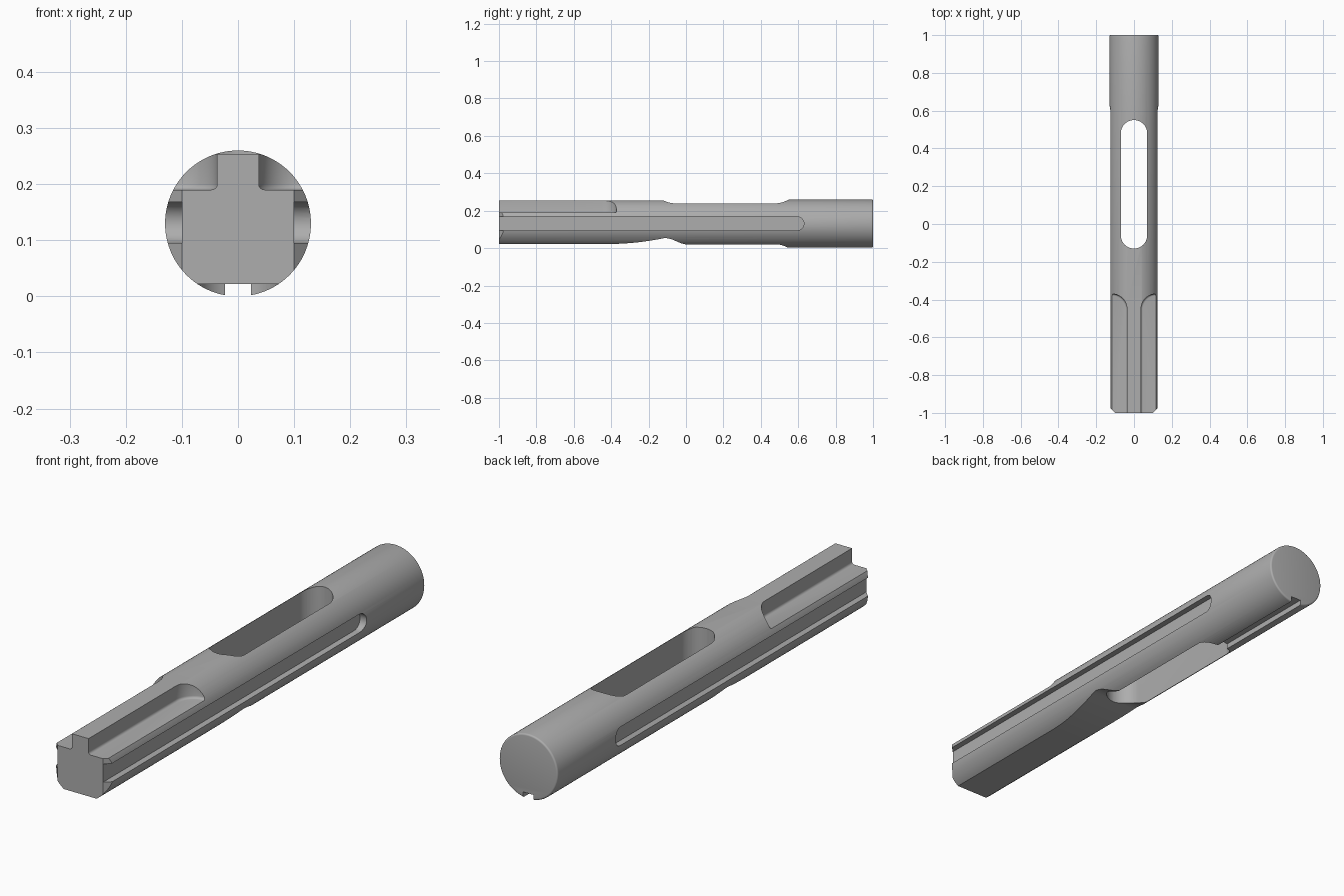
import bpy, bmesh
from math import sin, cos, pi, sqrt
from mathutils import Vector

cube = bpy.data.objects.get("Cube")
if cube:
    bpy.data.objects.remove(cube)

RADIUS = 0.13
AXIS_Z = 0.13
steel = bpy.data.materials.new("grey steel")
steel.use_nodes = True
grey = (0.42, 0.42, 0.42, 1)
steel.diffuse_color = grey
steel.node_tree.nodes["Principled BSDF"].inputs["Base Color"].default_value = grey


def arc(cu, cv, r, start, end, steps=12):
    """Points on an arc, angles in half turns."""
    angles = [pi * (start + (end - start) * i / steps) for i in range(steps + 1)]
    return [(cu + r * cos(a), cv + r * sin(a)) for a in angles]


def prism(name, outline, axis, low, high, fillet=0.0):
    """Extrude an outline along an axis; fillet rounds the edges of the low end."""
    place = {"x": lambda u, v, w: (w, u, v),
             "y": lambda u, v, w: (u, w, v),
             "z": lambda u, v, w: (u, v, w)}[axis]
    bm = bmesh.new()
    base = bm.faces.new([bm.verts.new(place(u, v, low)) for u, v in outline])
    ring = bmesh.ops.extrude_face_region(bm, geom=[base], use_keep_orig=True)["geom"]
    shift = Vector(place(0, 0, high - low))
    bmesh.ops.translate(bm, vec=shift, verts=[g for g in ring if isinstance(g, bmesh.types.BMVert)])
    if fillet:
        bmesh.ops.bevel(bm, geom=list(base.edges), offset=fillet, segments=4,
                        profile=0.5, affect='EDGES')
    bmesh.ops.recalc_face_normals(bm, faces=bm.faces)
    mesh = bpy.data.meshes.new(name)
    bm.to_mesh(mesh)
    bm.free()
    obj = bpy.data.objects.new(name, mesh)
    bpy.context.collection.objects.link(obj)
    return obj


# Round bar with a softened rear rim
body = prism("bolt_body", arc(0, AXIS_Z, RADIUS, 0, 2 - 2 / 96, 95), "y", 1, -1, 0.007)
body.data.materials.append(steel)

cutters = []

# Long window through the bar, top to bottom
window = arc(0, 0.48, 0.07, 0, 1, 20) + arc(0, -0.06, 0.07, 1, 2, 20)
cutters.append(prism("window_cutter", window, "z", -0.1, 0.4))

# Flat underside that sweeps up into a scoop before the window
scoop = [(-1.1, -0.1), (-1.1, 0.022), (-0.42, 0.022)]
for i in range(1, 13):
    t = i / 12
    scoop.append((-0.42 + 0.3 * t, 0.022 + 0.031 * t * t))
for i in range(1, 11):
    t = i / 10
    scoop.append((-0.12 + 0.12 * t, 0.02 + 0.033 * (0.5 + 0.5 * cos(pi * t)) + 0.004 * sin(pi * t)))
scoop.append((0, -0.1))
cutters.append(prism("underside_cutter", scoop, "x", -0.3, 0.3))

# Narrow flat along the top of the front rib
flat = [(-1.1, 0.2535), (-0.07, 0.2535), (-0.07, 0.4), (-1.1, 0.4)]
cutters.append(prism("top_flat_cutter", flat, "x", -0.3, 0.3))

# Keyway under the rear
keyway = [(-0.023, -0.1), (0.023, -0.1), (0.023, 0.024), (-0.023, 0.024)]
cutters.append(prism("keyway_cutter", keyway, "y", 0.45, 1.1))

for side, s in (("left", 1), ("right", -1)):
    # Pocket beside the top rib, with a rounded rear corner
    pocket = [(0.037, -1.1)] + arc(0.117, -0.45, 0.08, 1, 0.5) + [(0.25, -0.37), (0.25, -1.1)]
    pocket = [(s * x, y) for x, y in pocket]
    cutters.append(prism(side + "_pocket_cutter", pocket, "z", 0.19, 0.4, 0.01))
    # Long side groove with a round rear end
    groove = [(-1.1, 0.095)] + arc(0.594, 0.1315, 0.0365, -0.5, 0.5) + [(-1.1, 0.168)]
    cutters.append(prism(side + "_groove_cutter", groove, "x", min(s * 0.1, s * 0.3), max(s * 0.1, s * 0.3)))
    # Bevelled front corner
    nose = [(s * x, y) for x, y in ((0.099, -1.001), (0.129, -0.971), (0.2, -0.971), (0.2, -1.1), (0.099, -1.1))]
    cutters.append(prism(side + "_nose_cutter", nose, "z", -0.1, 0.4))

for cutter in cutters:
    cutter.hide_render = True
    mod = body.modifiers.new(cutter.name, 'BOOLEAN')
    mod.operation = 'DIFFERENCE'
    mod.solver = 'EXACT'
    mod.object = cutter

# Bake the cuts, then drop the cutters
depsgraph = bpy.context.evaluated_depsgraph_get()
baked = bpy.data.meshes.new_from_object(body.evaluated_get(depsgraph))
body.modifiers.clear()
body.data = baked
baked.name = "bolt_body"
baked.materials.clear()
baked.materials.append(steel)
for poly in baked.polygons:
    poly.material_index = 0
for cutter in cutters:
    bpy.data.objects.remove(cutter)

for other in bpy.context.selected_objects:
    other.select_set(False)
body.select_set(True)
bpy.context.view_layer.objects.active = body
bpy.ops.object.shade_smooth_by_angle(angle=pi / 6)
